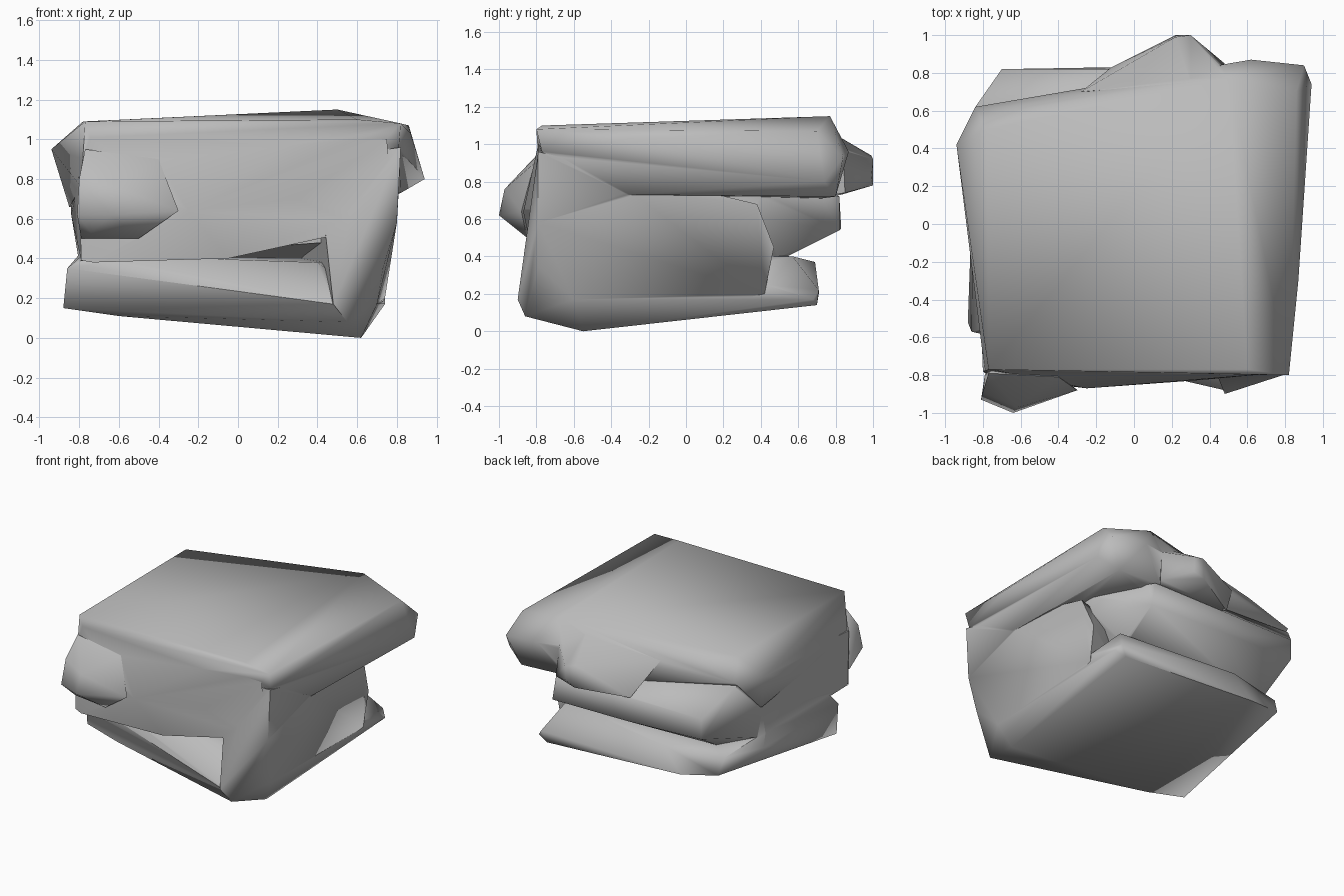
import bpy
import bmesh

# Remove the default cube only
default = bpy.data.objects.get("Cube")
if default:
    bpy.data.objects.remove(default, do_unlink=True)

# One stone colour
stone = bpy.data.materials.new("stone_grey")
stone.use_nodes = True
stone_colour = (0.5, 0.5, 0.5, 1)
stone.diffuse_color = stone_colour
stone.node_tree.nodes["Principled BSDF"].inputs["Base Color"].default_value = stone_colour


def make_chunk(name, corners):
    """Wrap a faceted stone chunk tightly around its corner points."""
    mesh = bpy.data.meshes.new(name)
    bm = bmesh.new()
    for corner in corners:
        bm.verts.new(corner)
    hull = bmesh.ops.convex_hull(bm, input=bm.verts[:])
    spare = [v for v in set(hull["geom_interior"]) if isinstance(v, bmesh.types.BMVert)]
    bmesh.ops.delete(bm, geom=spare, context="VERTS")
    bmesh.ops.recalc_face_normals(bm, faces=bm.faces[:])
    bm.to_mesh(mesh)
    bm.free()
    mesh.materials.append(stone)
    chunk = bpy.data.objects.new(name, mesh)
    bpy.context.collection.objects.link(chunk)
    return chunk


# Wide overhanging slab on top
top_slab = make_chunk("top_slab", [
    (-.77, -.77, 1.09), (.6, -.77, 1.1), (.82, -.8, 1.08), (.87, -.3, 1.03),
    (.86, .7, 1.07), (.5, .77, 1.15), (-.78, .5, 1.09), (-.5, .62, 1.06),
    (-.94, .42, .95), (-.84, .62, .95), (.62, .87, .96), (.9, .84, .93),
    (.94, .74, .8), (.82, -.3, .73), (.8, .8, .72), (.4, .8, .74),
    (-.79, -.78, .76), (.81, -.77, .96), (-.85, .32, .66), (.5, -.7, .72),
])

# Pointed spur under the back edge of the slab
back_spur = make_chunk("back_spur", [
    (.22, 1, .78), (.22, .99, .94), (.3, 1, .92), (.3, .99, .81),
    (.48, .85, .74), (.46, .84, .97), (-.28, .7, 1), (-.12, .83, .73),
    (.3, .75, 1.08), (.3, .6, .7),
])

# Middle layer, reaching out at the back
middle_layer = make_chunk("middle_layer", [
    (-.7, .82, .72), (-.7, .82, .57), (-.1, .83, .55), (.53, .82, .54),
    (.5, .82, .72), (-.84, .62, .92), (-.84, .3, .62), (-.8, .2, .38),
    (-.79, -.78, .39), (-.8, -.78, .8), (.7, -.6, .5), (.7, -.6, .8),
    (.7, .4, .6), (.7, .4, .74), (.5, .5, .38), (-.6, .5, .38),
])

# Nearly flat front face under the slab
front_panel = make_chunk("front_panel", [
    (-.76, -.77, 1.02), (.75, -.79, 1), (.78, -.79, .58), (.3, -.83, .7),
    (-.25, -.87, .64), (-.05, -.82, .4), (-.73, -.81, .38), (-.79, -.79, .39),
    (-.8, -.78, .8), (-.3, -.5, .7), (.3, -.5, .7),
])

# Bulge jutting out of the front
front_bulge = make_chunk("front_bulge", [
    (-.81, -.93, .62), (-.64, -1, .62), (-.62, -.97, .76), (-.8, -.89, .8),
    (-.77, -.79, .95), (-.4, -.81, .9), (-.3, -.88, .64), (-.74, -.86, .53),
    (-.5, -.85, .5), (-.79, -.8, .5), (-.6, -.6, .65),
])

# Tall side wall rising from the base to the slab
side_wall = make_chunk("side_wall", [
    (.82, -.79, .96), (.81, -.3, .75), (.78, .38, .68), (.8, -.79, .58),
    (.73, -.79, .35), (.7, -.6, .17), (.74, .42, .2), (.75, .47, .45),
    (.48, -.9, .17), (.55, -.86, .08), (.62, -.55, 0), (.5, -.84, .37),
    (.4, -.7, .9), (.3, .3, .6), (.3, .3, .2),
])

# Base block with a sloping underside
base_block = make_chunk("base_block", [
    (.62, -.55, 0), (.55, -.86, .08), (.48, -.88, .17), (.4, -.72, .38),
    (.7, -.6, .17), (.74, .68, .17), (.66, .7, .14), (.7, .71, .22),
    (-.45, .71, .2), (-.72, .65, .24), (-.88, -.52, .15), (-.86, -.57, .35),
    (-.6, -.57, .11), (.74, .42, .25), (.6, .57, .4), (-.3, .69, .37),
    (-.74, .6, .36), (-.85, .3, .35), (-.78, -.55, .42), (-.8, .2, .42),
])

# Fuse the chunks into one rock
for chunk in (back_spur, middle_layer, front_panel, front_bulge, side_wall, base_block):
    union = top_slab.modifiers.new("fuse_" + chunk.name, "BOOLEAN")
    union.operation = "UNION"
    union.solver = "EXACT"
    union.object = chunk
    bpy.context.view_layer.objects.active = top_slab
    bpy.ops.object.modifier_apply(modifier=union.name)
    bpy.data.objects.remove(chunk, do_unlink=True)
top_slab.name = "layered_rock"

# Soft shading that keeps only the sharp creases
bpy.ops.object.select_all(action="DESELECT")
top_slab.select_set(True)
bpy.context.view_layer.objects.active = top_slab
bpy.ops.object.shade_smooth_by_angle(angle=1.2)
